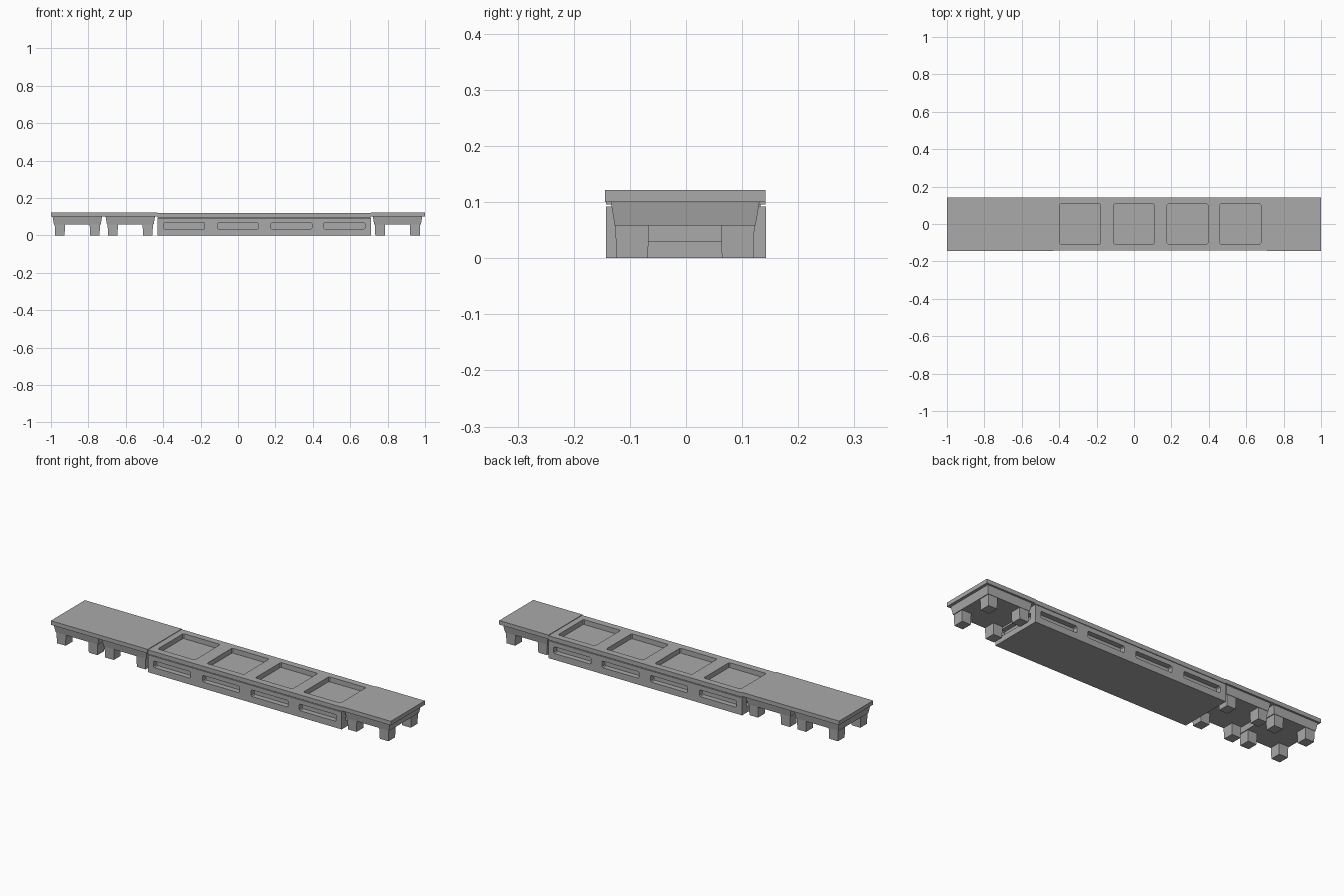
import bpy, bmesh

if "Cube" in bpy.data.objects:
    bpy.data.objects.remove(bpy.data.objects["Cube"])

grey = bpy.data.materials.new("plain_grey")
grey.diffuse_color = (0.4, 0.4, 0.4, 1)
grey.use_nodes = True
grey.node_tree.nodes["Principled BSDF"].inputs["Base Color"].default_value = grey.diffuse_color


def make_block(name, x, y, z, inset=0.0):
    """Box from (min, max) ranges; inset shrinks the underside on every side."""
    mesh = bpy.data.meshes.new(name)
    bm = bmesh.new()
    bmesh.ops.create_cube(bm, size=1)
    for v in bm.verts:
        sx, sy, top = v.co.x > 0, v.co.y > 0, v.co.z > 0
        d = 0 if top else inset
        v.co = (x[sx] + (-d if sx else d), y[sy] + (-d if sy else d), z[top])
    bm.to_mesh(mesh)
    bm.free()
    obj = bpy.data.objects.new(name, mesh)
    bpy.context.collection.objects.link(obj)
    mesh.materials.append(grey)
    return obj


def cut(target, x, y, z, axis):
    """Subtract a box whose corner edges along one axis are slightly bevelled."""
    c = make_block("cutter", x, y, z)
    bm = bmesh.new()
    bm.from_mesh(c.data)
    edges = [e for e in bm.edges
             if abs((e.verts[0].co - e.verts[1].co).normalized()[axis]) > 0.9]
    bmesh.ops.bevel(bm, geom=edges, offset=0.005, segments=1, affect='EDGES')
    bm.to_mesh(c.data)
    bm.free()
    c.hide_render = True
    c.hide_viewport = True
    mod = target.modifiers.new("recess", 'BOOLEAN')
    mod.operation = 'DIFFERENCE'
    mod.solver = 'EXACT'
    mod.object = c


# Raised deck plates at both ends
make_block("left_end_deck", (-1.0, -0.43), (-0.1445, 0.1415), (0.100, 0.1215))
make_block("right_end_deck", (0.71, 1.0), (-0.1445, 0.1415), (0.100, 0.1215))

# Central hull, lower deck plate and the narrow seam between them
hull = make_block("central_hull", (-0.43, 0.71), (-0.143, 0.143), (0, 0.0925))
deck = make_block("central_deck", (-0.43, 0.71), (-0.143, 0.142), (0.096, 0.1185))
seam = make_block("deck_seam", (-0.425, 0.705), (-0.133, 0.133), (0.0925, 0.096))

# Four hatch wells on top and matching slots along both sides
for cx in (-0.288, 0.0, 0.286, 0.569):
    span = (cx - 0.109, cx + 0.109)
    for part in (deck, seam):
        cut(part, span, (-0.107, 0.107), (0.08, 0.14), 2)
    for y in ((-0.16, -0.115), (0.115, 0.16)):
        cut(hull, span, y, (0.034, 0.069), 1)

# Slots in the hull ends
for x in ((-0.45, -0.405), (0.685, 0.73)):
    cut(hull, x, (-0.107, 0.107), (0.031, 0.066), 0)

# Tapered supports, each with four legs
for cx in (-0.859, -0.576, 0.853):
    make_block("support_block", (cx - 0.132, cx + 0.132), (-0.134, 0.131),
               (0.058, 0.100), 0.007)
    for s in (-1, 1):
        for t in (-1, 1):
            xs = sorted((cx + s * 0.066, cx + s * 0.121))
            ys = sorted((-0.002 + t * 0.064, -0.002 + t * 0.124))
            make_block("support_leg", xs, ys, (0, 0.058), 0.002)
